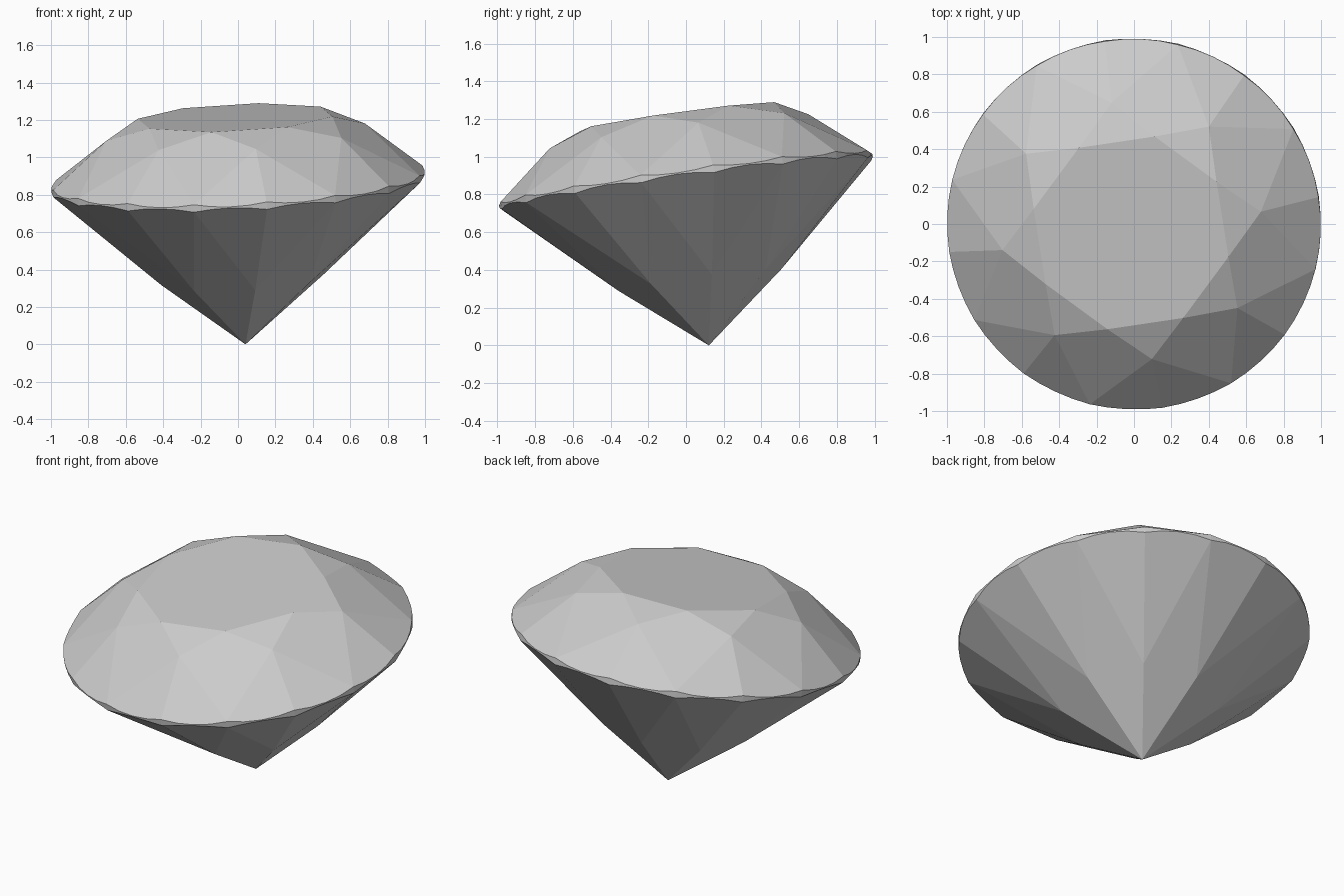
import bpy, bmesh
from math import cos, sin, radians, pi
from mathutils import Vector, Matrix

if "Cube" in bpy.data.objects:
    bpy.data.objects.remove(bpy.data.objects["Cube"])

# Proportions of the cut stone (girdle radius is 1, girdle plane at height 0)
START = radians(8.7)
TABLE_R, TABLE_H = 0.536, 0.345
STAR_R, STAR_H = 0.70, 0.267
GIRDLE = 0.02
DEPTH = 0.88
LOW_R = 0.44
LOW_H = -DEPTH + (DEPTH - GIRDLE) * LOW_R * cos(pi / 8)
N = 64

bm = bmesh.new()


def ring(count, r, height, turn=0.0):
    out = []
    for i in range(count):
        a = START + turn + 2 * pi * i / count
        h = height(i) if callable(height) else height
        out.append(bm.verts.new((r * cos(a), r * sin(a), h)))
    return out


def scallop(tip_r, tip_h):
    """Girdle edge height where the flat half facets meet the round girdle."""
    half = cos(pi / 16)
    edge = GIRDLE if tip_h > 0 else -GIRDLE
    slope = (tip_h - edge) / (half * (1 - tip_r))
    return lambda i: edge - slope * (cos((i % 4 - 2) * 2 * pi / N) - half)


table = ring(8, TABLE_R, TABLE_H, pi / 8)
star = ring(8, STAR_R, STAR_H)
upper = ring(N, 1, scallop(STAR_R, STAR_H))
lower = ring(N, 1, scallop(LOW_R, LOW_H))
low = ring(8, LOW_R, LOW_H)
culet = bm.verts.new((0, 0, -DEPTH))


def face(*verts):
    bm.faces.new(verts)


def half_facets(tip, rim, k):
    for s in (8 * k - 4, 8 * k):
        face(tip, *[rim[(s + j) % N] for j in range(5)])


# Table, crown and pavilion facets
face(*table)
for k in range(8):
    n = (k + 1) % 8
    face(table[k - 1], star[k], table[k])
    face(table[k], star[k], upper[8 * k + 4], star[n])
    half_facets(star[k], upper, k)
    half_facets(low[k], lower, k)
    face(culet, low[n], lower[8 * k + 4], low[k])

# Thin girdle band
for i in range(N):
    j = (i + 1) % N
    face(upper[i], lower[i], lower[j], upper[j])

# Lean the stone so that its point rests on the ground
axis = Vector((-0.046, -0.139, 1)).normalized()
tilt = Vector((0, 0, 1)).rotation_difference(axis).to_matrix().to_4x4()
bm.transform(Matrix.Translation((0, 0, DEPTH * axis.z)) @ tilt)
bmesh.ops.recalc_face_normals(bm, faces=bm.faces)

mesh = bpy.data.meshes.new("cut_gem")
bm.to_mesh(mesh)
bm.free()
bpy.context.collection.objects.link(bpy.data.objects.new("cut_gem", mesh))
